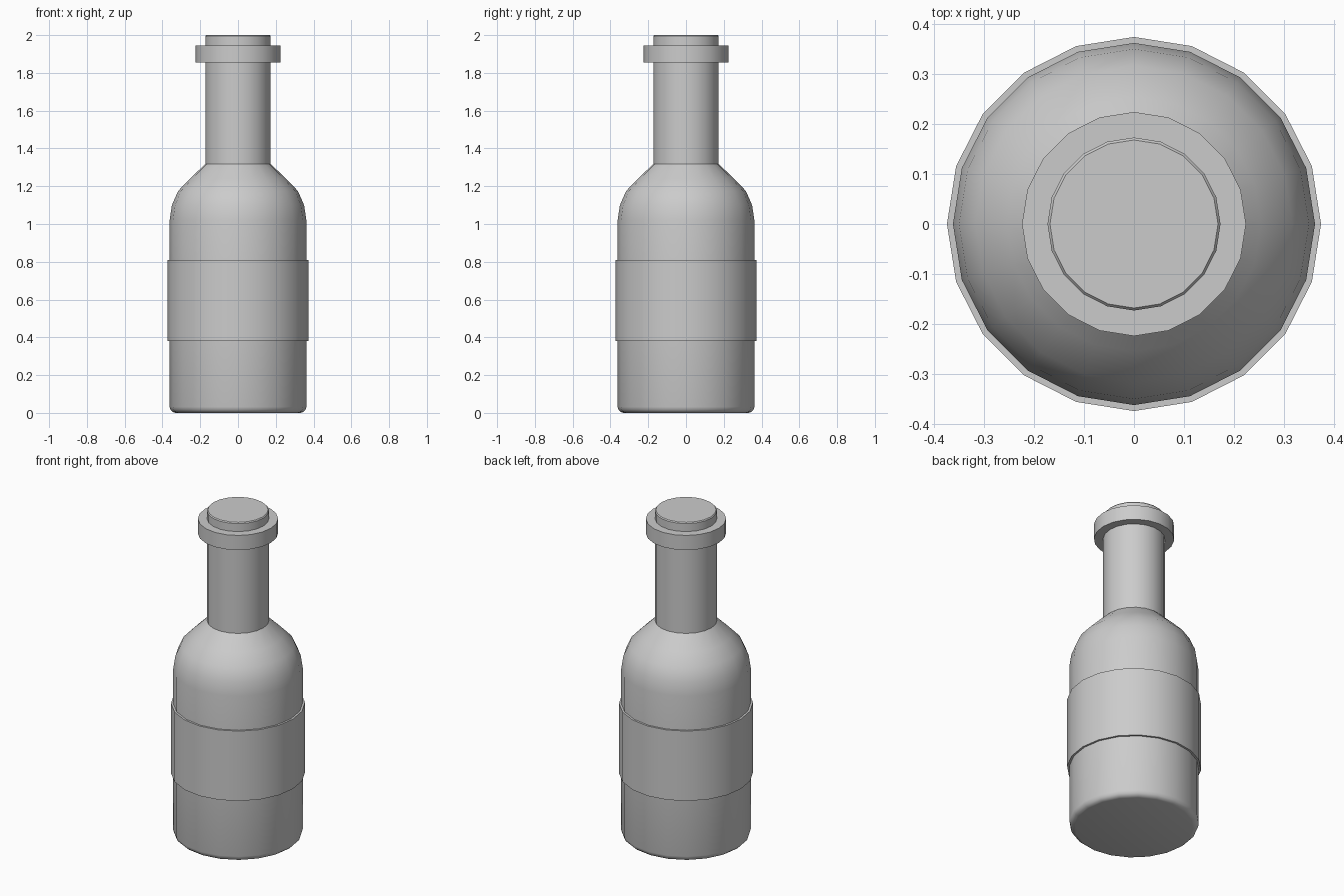
import bpy, bmesh, math

if "Cube" in bpy.data.objects:
    bpy.data.objects.remove(bpy.data.objects["Cube"])

SIDES = 20


def lathe(name, profile, closed=False):
    """Revolve (radius, z) points about z; cap the ends or close into a ring."""
    bm = bmesh.new()
    rings = []
    for r, z in profile:
        rings.append([bm.verts.new((r * math.cos(2 * math.pi * i / SIDES),
                                    r * math.sin(2 * math.pi * i / SIDES), z))
                      for i in range(SIDES)])
    pairs = list(zip(rings, rings[1:]))
    if closed:
        pairs.append((rings[-1], rings[0]))
    for a, b in pairs:
        for i in range(SIDES):
            j = (i + 1) % SIDES
            bm.faces.new((a[i], a[j], b[j], b[i]))
    if not closed:
        bm.faces.new(rings[0][::-1])
        bm.faces.new(rings[-1])
    bmesh.ops.recalc_face_normals(bm, faces=bm.faces)
    mesh = bpy.data.meshes.new(name)
    bm.to_mesh(mesh)
    bm.free()
    obj = bpy.data.objects.new(name, mesh)
    bpy.context.collection.objects.link(obj)
    bpy.ops.object.select_all(action='DESELECT')
    obj.select_set(True)
    bpy.context.view_layer.objects.active = obj
    bpy.ops.object.shade_smooth_by_angle(angle=math.radians(35))
    return obj


# Bottle: rounded foot, straight body, domed shoulder, neck and chamfered top
lathe("bottle_body", [
    (0.33, 0.0), (0.345, 0.004), (0.357, 0.015), (0.362, 0.032),
    (0.362, 1.02), (0.35, 1.10), (0.317, 1.175), (0.254, 1.24),
    (0.173, 1.318), (0.173, 1.994), (0.168, 2.0)])

# Label band wrapped round the body
lathe("label_band", [(0.36, 0.38), (0.374, 0.38), (0.374, 0.81), (0.36, 0.81)],
      closed=True)

# Collar round the mouth
lathe("neck_collar", [(0.17, 1.855), (0.224, 1.855), (0.224, 1.945), (0.17, 1.945)],
      closed=True)
